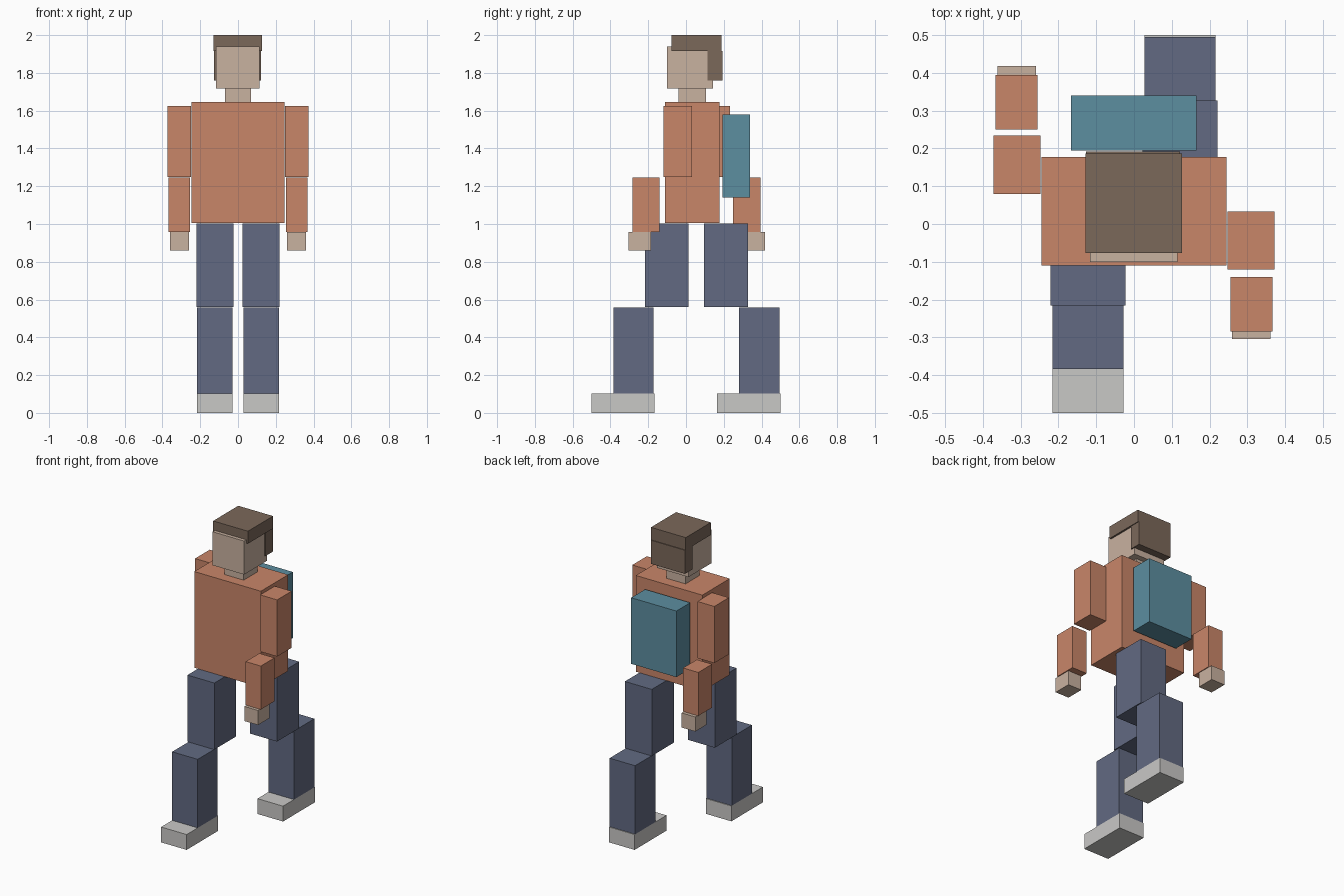
import bpy
from mathutils import Vector

cube = bpy.data.objects.get("Cube")
if cube:
    bpy.data.objects.remove(cube, do_unlink=True)


def material(name, rgb):
    """Flat material from an 8-bit sRGB colour."""
    def linear(c):
        c /= 255
        return c / 12.92 if c <= 0.04045 else ((c + 0.055) / 1.055) ** 2.4
    colour = (*[linear(c) for c in rgb], 1)
    mat = bpy.data.materials.new(name)
    mat.use_nodes = True
    mat.diffuse_color = colour
    bsdf = next(n for n in mat.node_tree.nodes if n.type == 'BSDF_PRINCIPLED')
    bsdf.inputs["Base Color"].default_value = colour
    bsdf.inputs["Roughness"].default_value = 0.9
    return mat


skin = material("skin", (201, 178, 160))
hair = material("brown hair", (123, 104, 90))
shirt = material("orange shirt", (201, 134, 105))
trousers = material("blue trousers", (98, 106, 130))
shoes = material("light grey shoes", (201, 200, 198))
pack = material("teal pack", (92, 142, 160))


def box(name, mat, x, y, z):
    """Flat-sided box spanning the given (low, high) ranges."""
    low, high = map(Vector, zip(x, y, z))
    bpy.ops.mesh.primitive_cube_add(size=1)
    obj = bpy.context.object
    obj.name = obj.data.name = name
    size, centre = high - low, (low + high) / 2
    for v in obj.data.vertices:
        v.co = Vector(a * b for a, b in zip(v.co, size))
    obj.location = centre
    obj.data.materials.append(mat)


def side_box(name, mat, side, inner, outer, y, z):
    """Box on the left (+1) or right (-1) side of the body."""
    box(name, mat, sorted((side * inner, side * outer)), y, z)


# Torso, neck and head
box("torso", shirt, (-.245, .245), (-.11, .178), (1.005, 1.645))
box("neck", skin, (-.07, .07), (-.04, .105), (1.645, 1.717))
box("head", skin, (-.117, .115), (-.1, .142), (1.717, 1.94))

# Hair: cap and back panel
box("hair_top", hair, (-.129, .127), (-.077, .187), (1.917, 2.0))
box("hair_back", hair, (-.127, .122), (.115, .192), (1.76, 1.917))

# Backpack
box("backpack", pack, (-.167, .165), (.194, .34), (1.14, 1.58))

# Arms: the left swings forward, the right swings back
for label, side, upper, fore, hand in (
        ("left", 1, (-.12, .033), (-.284, -.14), (-.305, -.185)),
        ("right", -1, (.08, .234), (.25, .395), (.298, .418))):
    side_box(label + "_upper_arm", shirt, side, .248, .372, upper, (1.248, 1.625))
    side_box(label + "_forearm", shirt, side, .255, .367, fore, (.957, 1.246))
    side_box(label + "_hand", skin, side, .26, .361, hand, (.86, .957))

# Legs: the left trails, the right strides forward
for label, side, thigh, shin, shoe in (
        ("left", 1, (.095, .327), (.28, .495), (.165, .5)),
        ("right", -1, (-.216, .013), (-.384, -.173), (-.5, -.168))):
    side_box(label + "_thigh", trousers, side, .023, .221, thigh, (.56, 1.003))
    side_box(label + "_shin", trousers, side, .028, .216, shin, (.102, .558))
    side_box(label + "_shoe", shoes, side, .028, .216, shoe, (0, .102))
